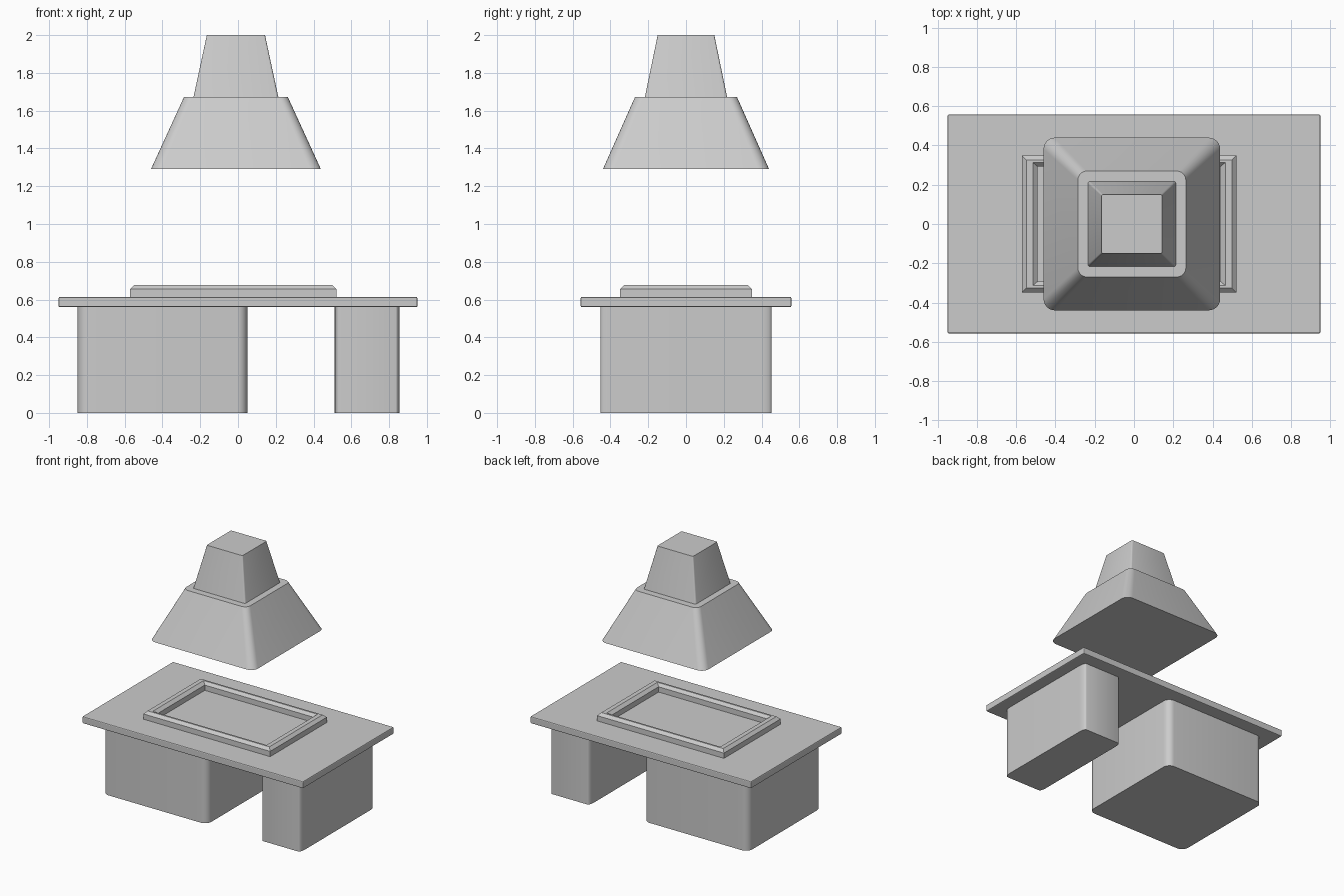
import bpy, bmesh
from math import sin, cos, pi

if "Cube" in bpy.data.objects:
    bpy.data.objects.remove(bpy.data.objects["Cube"])


def outline(cx, hx, hy, rx, ry, z, seg):
    """Rounded rectangle outline, counter-clockwise."""
    pts = []
    for i, (sx, sy) in enumerate([(1, 1), (-1, 1), (-1, -1), (1, -1)]):
        for k in range(seg + 1):
            a = (i + k / seg) * pi / 2
            pts.append((cx + sx * (hx - rx) + rx * cos(a),
                        sy * (hy - ry) + ry * sin(a), z))
    return pts


def loft(name, bottom, top):
    """Solid between two matching outlines, smooth around its corners."""
    bm = bmesh.new()
    a = [bm.verts.new(p) for p in bottom]
    b = [bm.verts.new(p) for p in top]
    n = len(a)
    for i in range(n):
        j = (i + 1) % n
        bm.faces.new((a[i], a[j], b[j], b[i]))
    bm.faces.new(a[::-1])
    bm.faces.new(b)
    return finish(name, bm, True)


def finish(name, bm, smooth=False):
    me = bpy.data.meshes.new(name)
    bm.to_mesh(me)
    bm.free()
    ob = bpy.data.objects.new(name, me)
    bpy.context.collection.objects.link(ob)
    if smooth:
        bpy.ops.object.select_all(action='DESELECT')
        ob.select_set(True)
        bpy.context.view_layer.objects.active = ob
        bpy.ops.object.shade_smooth_by_angle(angle=0.6)
    return ob


def box(name, x0, x1, y0, y1, z0, z1):
    bm = bmesh.new()
    bmesh.ops.create_cube(bm, size=1)
    for v in bm.verts:
        v.co = ((x0 + x1) / 2 + v.co.x * (x1 - x0),
                (y0 + y1) / 2 + v.co.y * (y1 - y0),
                (z0 + z1) / 2 + v.co.z * (z1 - z0))
    return finish(name, bm)


# Two cabinets under the counter
for name, x, hx, rx in [("wide_cabinet", -0.40, 0.45, 0.055),
                        ("narrow_cabinet", 0.684, 0.172, 0.021)]:
    loft(name, outline(x, hx, 0.453, rx, 0.055, 0, 6),
         outline(x, hx, 0.453, rx, 0.055, 0.565, 6))

# Counter slab with softened edges
counter = box("counter_top", -0.95, 0.95, -0.558, 0.558, 0.56, 0.614)
bevel = counter.modifiers.new("edge", 'BEVEL')
bevel.width = 0.007
bevel.segments = 2

# Raised hob surround: mitred rings swept over a chamfered bar section
# (x inset, y inset, height)
section = [(0, 0, 0.61), (0, 0, 0.655), (0.022, 0.022, 0.676),
           (0.056, 0.036, 0.676), (0.08, 0.056, 0.655), (0.08, 0.056, 0.61)]
bm = bmesh.new()
rings = []
for ix, iy, z in section:
    hx, hy = 0.546 - ix, 0.349 - iy
    rings.append([bm.verts.new((-0.025 + sx * hx, sy * hy, z))
                  for sx, sy in [(1, 1), (-1, 1), (-1, -1), (1, -1)]])
for r in range(len(rings)):
    a, b = rings[r], rings[(r + 1) % len(rings)]
    for i in range(4):
        j = (i + 1) % 4
        bm.faces.new((a[i], a[j], b[j], b[i]))
bmesh.ops.recalc_face_normals(bm, faces=bm.faces)
finish("hob_surround", bm)

# Extractor hood and its tapered chimney
loft("hood", outline(-0.011, 0.45, 0.44, 0.058, 0.058, 1.29, 6),
     outline(-0.011, 0.275, 0.27, 0.046, 0.046, 1.672, 6))
loft("chimney", outline(-0.011, 0.225, 0.218, 0.012, 0.012, 1.67, 3),
     outline(-0.011, 0.154, 0.15, 0.008, 0.008, 2.0, 3))
